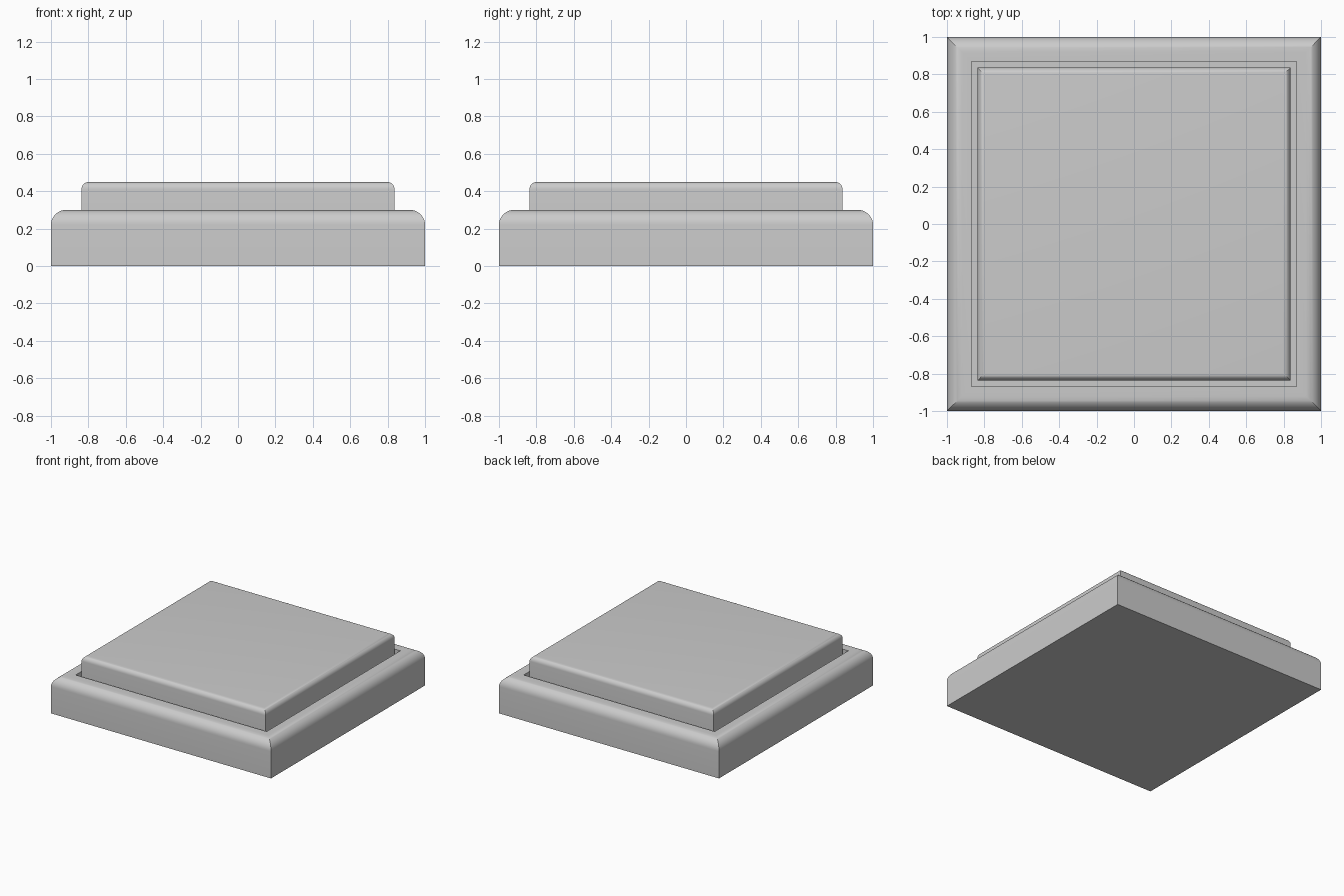
import bpy, bmesh, math

if "Cube" in bpy.data.objects:
    bpy.data.objects.remove(bpy.data.objects["Cube"])


def rounded_edge(half, top, radius, steps=10):
    """Quarter-round profile from the side wall to the top face."""
    return [(half - radius + radius * math.cos(a), top - radius + radius * math.sin(a))
            for a in (math.pi / 2 * i / steps for i in range(steps + 1))]


def square_loft(name, profile):
    """Stack square rings of (half width, height), capped at both ends."""
    bm = bmesh.new()
    rings = [[bm.verts.new((sx * h, sy * h, z))
              for sx, sy in ((-1, -1), (1, -1), (1, 1), (-1, 1))] for h, z in profile]
    for low, high in zip(rings, rings[1:]):
        for i in range(4):
            j = (i + 1) % 4
            bm.faces.new((low[i], low[j], high[j], high[i]))
    bm.faces.new(rings[0][::-1])
    bm.faces.new(rings[-1])
    bmesh.ops.recalc_face_normals(bm, faces=bm.faces)
    mesh = bpy.data.meshes.new(name)
    bm.to_mesh(mesh)
    bm.free()
    obj = bpy.data.objects.new(name, mesh)
    bpy.context.collection.objects.link(obj)
    bpy.ops.object.select_all(action='DESELECT')
    obj.select_set(True)
    bpy.context.view_layer.objects.active = obj
    bpy.ops.object.shade_smooth_by_angle(angle=math.radians(30))
    return obj


POCKET_FLOOR = 0.15

# Housing with rounded rim and a recessed square pocket
square_loft("button_housing",
            [(1.0, 0.0)] + rounded_edge(1.0, 0.30, 0.08)
            + [(0.868, 0.30), (0.868, POCKET_FLOOR)])

# Push plate standing in the pocket, with a narrow gap all round
square_loft("button_plate",
            [(0.837, POCKET_FLOOR)] + rounded_edge(0.837, 0.45, 0.04, 8))
